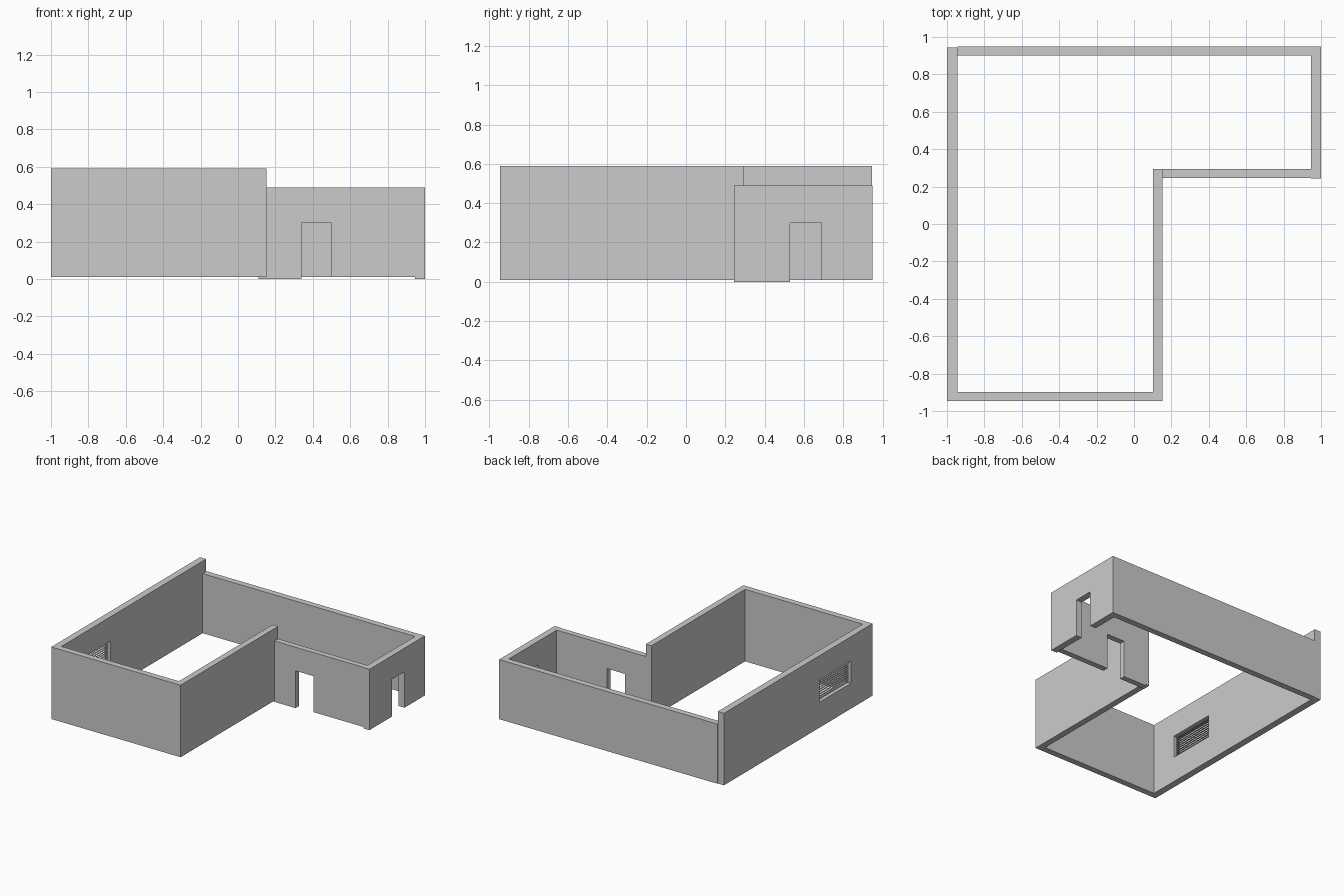
import bpy, bmesh
from mathutils import Vector

if "Cube" in bpy.data.objects:
    bpy.data.objects.remove(bpy.data.objects["Cube"])

BASE, TALL, LOW, DOOR = 0.01, 0.59, 0.49, 0.30


def wall(name, profile, axis, a, b):
    """Extrude an (along, z) profile through the wall thickness a..b on the given axis."""
    bm = bmesh.new()
    if axis == 'y':
        verts = [bm.verts.new((u, a, z)) for u, z in profile]
        move = Vector((0, b - a, 0))
    else:
        verts = [bm.verts.new((a, u, z)) for u, z in profile]
        move = Vector((b - a, 0, 0))
    face = bm.faces.new(verts)
    ext = bmesh.ops.extrude_face_region(bm, geom=[face])
    bmesh.ops.translate(bm, vec=move,
                        verts=[v for v in ext['geom'] if isinstance(v, bmesh.types.BMVert)])
    bmesh.ops.recalc_face_normals(bm, faces=bm.faces)
    mesh = bpy.data.meshes.new(name)
    bm.to_mesh(mesh)
    bm.free()
    obj = bpy.data.objects.new(name, mesh)
    bpy.context.collection.objects.link(obj)
    return obj


def rect(u0, u1, z0, z1):
    return [(u0, z0), (u1, z0), (u1, z1), (u0, z1)]


def doorway(u0, d0, d1, u1):
    """Low wall outline with a door notch; the near part reaches the ground."""
    return [(u0, 0), (d0, 0), (d0, DOOR), (d1, DOOR), (d1, BASE),
            (u1, BASE), (u1, LOW), (u0, LOW)]


# Tall walls of the front wing
left = wall("left_wall", rect(-0.947, 0.945, BASE, TALL), 'x', -1.0, -0.945)
wall("front_wall", rect(-0.945, 0.102, BASE, TALL), 'y', -0.947, -0.897)
wall("wing_right_wall", rect(-0.947, 0.295, BASE, TALL), 'x', 0.102, 0.152)

# Low walls of the back wing, two of them with doorways
wall("back_wall", rect(-0.945, 1.0, BASE, LOW), 'y', 0.90, 0.95)
wall("inner_door_wall", doorway(0.11, 0.34, 0.50, 0.947), 'y', 0.247, 0.293)
wall("right_door_wall", doorway(0.243, 0.53, 0.69, 0.90), 'x', 0.947, 1.0)

# Window opening in the left wall
WY0, WY1, WZ0, WZ1 = -0.67, -0.27, 0.215, 0.395
cutter = wall("window_cutter", rect(WY0, WY1, WZ0, WZ1), 'x', -1.1, -0.85)
cutter.hide_render = True
cutter.hide_viewport = True
cut = left.modifiers.new("window", 'BOOLEAN')
cut.operation = 'DIFFERENCE'
cut.solver = 'EXACT'
cut.object = cutter

# Horizontal blind slats inside the window
SLATS = 10
for i in range(SLATS):
    z = WZ0 + (i + 0.5) * (WZ1 - WZ0) / SLATS
    wall(f"blind_slat_{i + 1}", rect(WY0, WY1, z - 0.002, z + 0.002), 'x', -0.978, -0.967)
